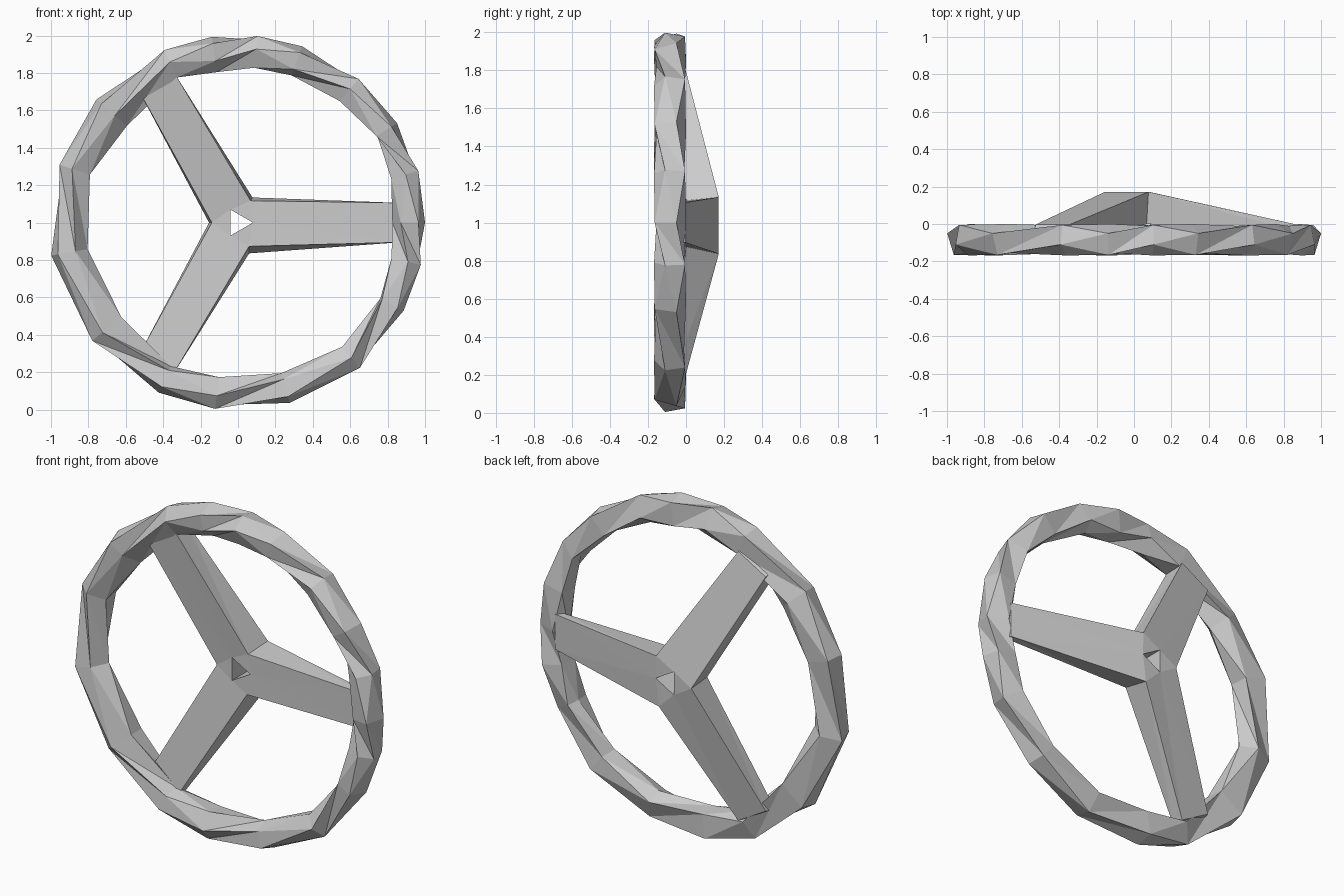
import bpy, bmesh
from math import radians, cos, sin

if "Cube" in bpy.data.objects:
    bpy.data.objects.remove(bpy.data.objects["Cube"])


def finish(bm, name):
    bmesh.ops.recalc_face_normals(bm, faces=bm.faces[:])
    mesh = bpy.data.meshes.new(name)
    bm.to_mesh(mesh)
    bm.free()
    obj = bpy.data.objects.new(name, mesh)
    bpy.context.collection.objects.link(obj)
    return obj


def polar(bm, deg, r, y, side=0.0):
    """Vertex at a radius and depth, shifted sideways along the tangent."""
    a = radians(deg)
    return bm.verts.new((r * cos(a) - side * sin(a), y,
                         1 + r * sin(a) + side * cos(a)))


# Rim: two alternating five-sided sections (radius, depth) give twisted facets
SECTIONS = [
    [(1.0, -.05), (.965, -.165), (.87, -.155), (.825, -.07), (.885, 0)],
    [(.98, -.005), (1.0, -.11), (.93, -.168), (.83, -.12), (.84, -.01)],
]
# angle of each section and its inner radius
RINGS = [(0, .83), (16, .85), (32, .88), (50, .845), (70, .84), (84, .83),
         (98, .815), (113, .84), (139, .79), (162, .83), (190, .81),
         (219, .80), (245, .85), (263, .83), (286, .84), (310, .855),
         (332, .865), (347, .84)]
bm = bmesh.new()
rings = []
for i, (ang, inner) in enumerate(RINGS):
    k = 1.014 if ang in (190, 310) else 1.003 if ang else 1.0
    rings.append([polar(bm, ang, r * k + (inner - .83 if r < .85 else 0), y)
                  for r, y in SECTIONS[i % 2]])
for i, a in enumerate(rings):
    b = rings[(i + 1) % len(rings)]
    for j in range(5):
        n = (j + 1) % 5
        bm.faces.new((a[j], b[j], b[n]))
        bm.faces.new((a[j], b[n], a[n]))
finish(bm, "rim")

# Hub and three wedge spokes: sloping back, three-sided centre hole
FRONT_ENDS = [(.88, -.04), (.92, -.13), (.89, -.08)]   # radius, depth at rim
BACK_ENDS = [(.87, -.003)] * 3
bm = bmesh.new()
layers = []
for y_hub, ends, valleys in (
        (0.0, FRONT_ENDS, [(60, .135), (180, .14), (295, .14)]),
        (.172, BACK_ENDS, [(60, .155), (180, .155), (290, .175)])):
    layers.append({
        "hole": [polar(bm, 120 * i, .08, y_hub) for i in range(3)],
        "valley": [polar(bm, a, r, y_hub) for a, r in valleys],
        "right": [polar(bm, 120 * i, r, y, -.105) for i, (r, y) in enumerate(ends)],
        "left": [polar(bm, 120 * i, r, y, .105) for i, (r, y) in enumerate(ends)],
    })
for i in range(3):
    n, p = (i + 1) % 3, (i + 2) % 3
    for L in layers:
        h, v, r, l = L["hole"], L["valley"], L["right"], L["left"]
        bm.faces.new((h[i], v[p], r[i]))
        bm.faces.new((h[i], r[i], l[i]))
        bm.faces.new((h[i], l[i], v[i]))
        bm.faces.new((h[i], v[i], h[n]))
    f, b = layers
    for (k1, i1), (k2, i2) in ((("valley", p), ("right", i)),
                               (("right", i), ("left", i)),
                               (("left", i), ("valley", i)),
                               (("hole", i), ("hole", n))):
        bm.faces.new((f[k1][i1], f[k2][i2], b[k2][i2]))
        bm.faces.new((f[k1][i1], b[k2][i2], b[k1][i1]))
finish(bm, "hub_and_spokes")
